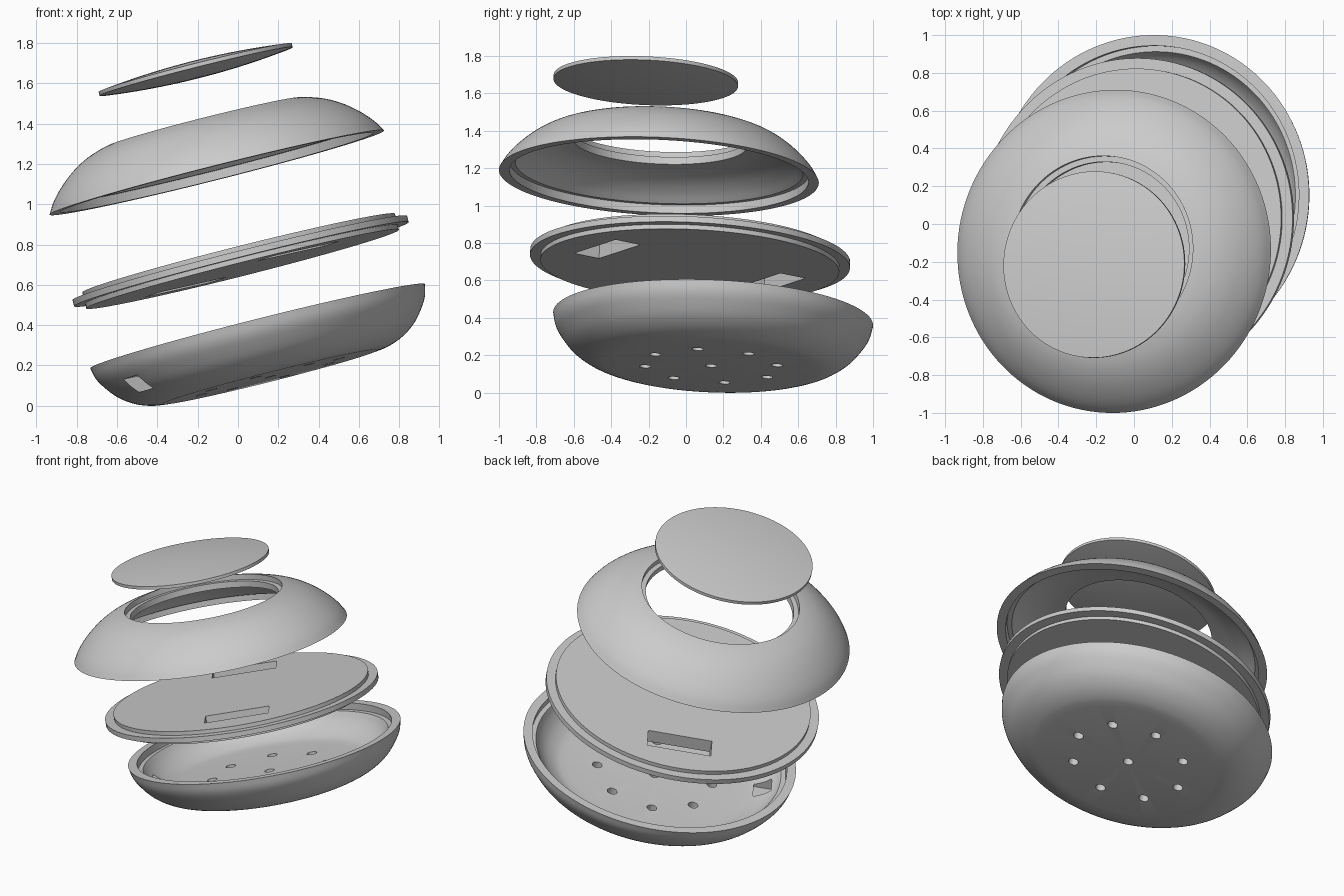
import bpy, bmesh, math
from mathutils import Matrix, Vector

if "Cube" in bpy.data.objects:
    bpy.data.objects.remove(bpy.data.objects["Cube"])

SEG = 128
SPIN = math.radians(33)

grey = bpy.data.materials.new("light_grey")
grey.diffuse_color = (0.6, 0.6, 0.6, 1)
grey.use_nodes = True
grey.node_tree.nodes["Principled BSDF"].inputs["Base Color"].default_value = grey.diffuse_color

# Shared tilt of all parts
n = Vector((-0.244, 0.042, 0.969)).normalized()
e1 = (Vector((1, 0, 0)) - n * n.x).normalized()
e2 = n.cross(e1)
TILT = Matrix((e1, e2, n)).transposed().to_4x4() @ Matrix.Rotation(SPIN, 4, 'Z')


def curve(pts, steps=4):
    """Smooth curve through (radius, height) points."""
    p = [Vector(q) for q in pts]
    p = [2 * p[0] - p[1]] + p + [2 * p[-1] - p[-2]]
    out = []
    for i in range(1, len(p) - 2):
        a, b, c, d = p[i - 1:i + 3]
        for k in range(steps):
            t = k / steps
            q = 0.5 * (2 * b + (c - a) * t + (2 * a - 5 * b + 4 * c - d) * t * t
                       + (3 * b - a - 3 * c + d) * t ** 3)
            out.append((q.x, q.y))
    return out + [tuple(pts[-1])]


def lathe(name, profile, closed=False):
    bm = bmesh.new()
    rings = []
    for r, z in profile:
        if r < 1e-6:
            rings.append([bm.verts.new((0, 0, z))] * SEG)
        else:
            rings.append([bm.verts.new((r * math.cos(2 * math.pi * k / SEG),
                                        r * math.sin(2 * math.pi * k / SEG), z))
                          for k in range(SEG)])
    pairs = list(zip(rings, rings[1:]))
    if closed:
        pairs.append((rings[-1], rings[0]))
    for a, b in pairs:
        for k in range(SEG):
            j = (k + 1) % SEG
            vs = list(dict.fromkeys((a[k], a[j], b[j], b[k])))
            bm.faces.new(vs)
    bmesh.ops.recalc_face_normals(bm, faces=bm.faces[:])
    return to_object(name, bm)


def to_object(name, bm):
    me = bpy.data.meshes.new(name)
    bm.to_mesh(me)
    bm.free()
    ob = bpy.data.objects.new(name, me)
    bpy.context.collection.objects.link(ob)
    return ob


def box(bm, centre, size):
    bmesh.ops.create_cube(bm, size=1, matrix=Matrix.Translation(centre) @ Matrix.Diagonal((*size, 1)))


def cut(ob, bm):
    cutter = to_object("cutter", bm)
    cutter.hide_render = True
    mod = ob.modifiers.new("cut", 'BOOLEAN')
    mod.operation = 'DIFFERENCE'
    mod.solver = 'EXACT'
    mod.object = cutter
    dg = bpy.context.evaluated_depsgraph_get()
    me = bpy.data.meshes.new_from_object(ob.evaluated_get(dg))
    ob.modifiers.clear()
    ob.data = me
    bpy.data.objects.remove(cutter)


def finish(ob, centre):
    ob.matrix_world = Matrix.Translation(centre) @ TILT
    ob.data.materials.clear()
    ob.data.materials.append(grey)
    bpy.ops.object.select_all(action='DESELECT')
    ob.select_set(True)
    bpy.context.view_layer.objects.active = ob
    bpy.ops.object.shade_smooth_by_angle(angle=math.radians(30))


# Bottom bowl with stepped rim, vent holes and a side port
outer = curve([(0.55, -0.26), (0.615, -0.251), (0.69, -0.222), (0.76, -0.172),
               (0.815, -0.105), (0.843, -0.055), (0.856, 0)])
inner = curve([(0.77, -0.045), (0.74, -0.092), (0.69, -0.14), (0.62, -0.175), (0.55, -0.185)])
bowl = lathe("bottom_bowl", [(0, -0.26)] + outer + [(0.80, 0), (0.80, -0.045)] + inner + [(0, -0.185)])
bm = bmesh.new()
for k in range(9):
    a = k * math.pi / 4
    r = 0.36 if k < 8 else 0
    bmesh.ops.create_cone(bm, cap_ends=True, segments=24, radius1=0.031, radius2=0.031, depth=0.2,
                          matrix=Matrix.Translation((r * math.cos(a), r * math.sin(a), -0.22)))
box(bm, (-0.74, 0, -0.15), (0.24, 0.13, 0.08))
cut(bowl, bm)
finish(bowl, (0.097, 0.145, 0.395))

# Middle plate with outer flange and two slots
plate = lathe("middle_plate", [(0, -0.041), (0.80, -0.041), (0.80, -0.016), (0.856, -0.016),
                               (0.856, 0.016), (0.80, 0.016), (0.80, 0.041), (0, 0.041)])
bm = bmesh.new()
for s in (-1, 1):
    box(bm, (0, s * 0.53, 0), (0.40, 0.16, 0.3))
cut(plate, bm)
finish(plate, (0.013, 0.022, 0.718))

# Top ring shell with stepped rim and a lens seat
outer = curve([(0.856, 0), (0.822, 0.055), (0.77, 0.113), (0.70, 0.172),
               (0.625, 0.217), (0.55, 0.246), (0.495, 0.26)])
inner = curve([(0.465, 0.185), (0.56, 0.172), (0.65, 0.138), (0.72, 0.092), (0.77, 0.045)])
shell = lathe("top_shell", outer + [(0.495, 0.225), (0.465, 0.225)] + inner
              + [(0.80, 0.045), (0.80, 0)], closed=True)
finish(shell, (-0.105, -0.145, 1.157))

# Domed lens
dome = [(0.494 * math.sin(t * math.pi / 24), 0.01 + 0.032 * math.cos(t * math.pi / 24) ** 2)
        for t in range(13)]
lens = lathe("lens", dome + [(r, -z) for r, z in reversed(dome)])
finish(lens, (-0.21, -0.215, 1.668))
